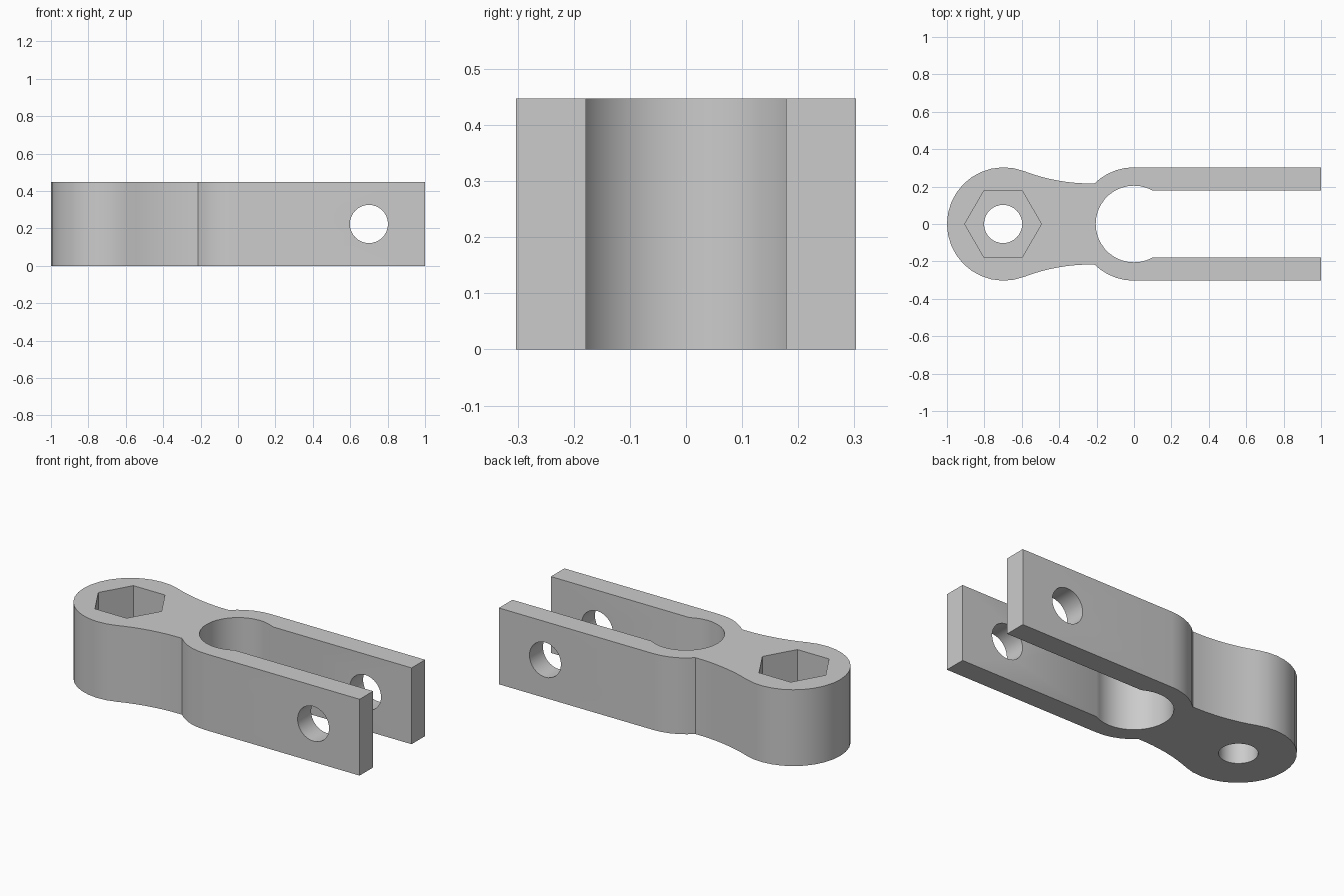
import bpy, bmesh
from math import sin, cos, radians, degrees, atan2, asin, hypot
from mathutils import Matrix

if "Cube" in bpy.data.objects:
    bpy.data.objects.remove(bpy.data.objects["Cube"], do_unlink=True)

HEIGHT = 0.447
OUTER = 0.303      # radius of head and fork root
BORE = 0.205       # radius of the round end of the slot
SLOT = 0.178       # half width of the slot
HEAD_X = -0.697

grey = bpy.data.materials.new("plain grey")
grey.use_nodes = True
grey.diffuse_color = (0.6, 0.6, 0.6, 1)
grey.node_tree.nodes["Principled BSDF"].inputs["Base Color"].default_value = (0.6, 0.6, 0.6, 1)


def arc(cx, cy, r, start, end, steps):
    angles = [radians(start + (end - start) * i / steps) for i in range(steps + 1)]
    return [(cx + r * cos(a), cy + r * sin(a)) for a in angles]


def prism(name, points, z0, z1, matrix=Matrix()):
    """Extrude a closed flat outline from z0 to z1."""
    bm = bmesh.new()
    face = bm.faces.new([bm.verts.new((x, y, z0)) for x, y in points])
    top = bmesh.ops.extrude_face_region(bm, geom=[face])["geom"]
    bmesh.ops.translate(bm, vec=(0, 0, z1 - z0),
                        verts=[g for g in top if isinstance(g, bmesh.types.BMVert)])
    bmesh.ops.recalc_face_normals(bm, faces=bm.faces[:])
    bm.transform(matrix)
    mesh = bpy.data.meshes.new(name)
    bm.to_mesh(mesh)
    bm.free()
    mesh.materials.append(grey)
    obj = bpy.data.objects.new(name, mesh)
    bpy.context.collection.objects.link(obj)
    return obj


# Half outline: head, concave waist, fork root, prong, slot
WAIST_X, WAIST_R = -0.23, 1.0
waist_y = ((OUTER + WAIST_R) ** 2 - (WAIST_X - HEAD_X) ** 2) ** 0.5
tangent = degrees(atan2(waist_y, WAIST_X - HEAD_X))
slot_angle = degrees(asin(SLOT / BORE))
half = arc(HEAD_X, 0, OUTER, 180, tangent, 10)
half += arc(WAIST_X, waist_y, WAIST_R, tangent + 180, 271, 8)[1:]
half += arc(0, 0, OUTER, 135, 90, 5)
half += [(1, OUTER), (1, SLOT)]
half += arc(0, 0, BORE, slot_angle, 180, 12)
outline = half + [(x, -y) for x, y in reversed(half[1:-1])]
link = prism("fork_link", outline, 0, HEIGHT)

# Bolt hole, hexagonal nut pocket and cross pin hole
circle = arc(0, 0, 0.102, 0, 360, 32)[:-1]
hexagon = arc(0, 0, 0.205, 0, 360, 6)[:-1]
at_head = Matrix.Translation((-0.7, 0, 0))
across = Matrix.Translation((0.7, 0, HEIGHT / 2)) @ Matrix.Rotation(radians(90), 4, "X")
cutters = [
    prism("bolt_hole_cutter", circle, -0.1, HEIGHT + 0.1, at_head),
    prism("nut_pocket_cutter", hexagon, HEIGHT / 2, HEIGHT + 0.1, at_head),
    prism("pin_hole_cutter", circle, -0.5, 0.5, across),
]

bpy.ops.object.select_all(action="DESELECT")
link.select_set(True)
bpy.context.view_layer.objects.active = link
for cutter in cutters:
    cutter.hide_render = True
    mod = link.modifiers.new(cutter.name, "BOOLEAN")
    mod.operation = "DIFFERENCE"
    mod.solver = "EXACT"
    mod.object = cutter
    bpy.ops.object.modifier_apply(modifier=mod.name)
    bpy.data.objects.remove(cutter, do_unlink=True)

bpy.ops.object.shade_smooth_by_angle(angle=radians(30))
